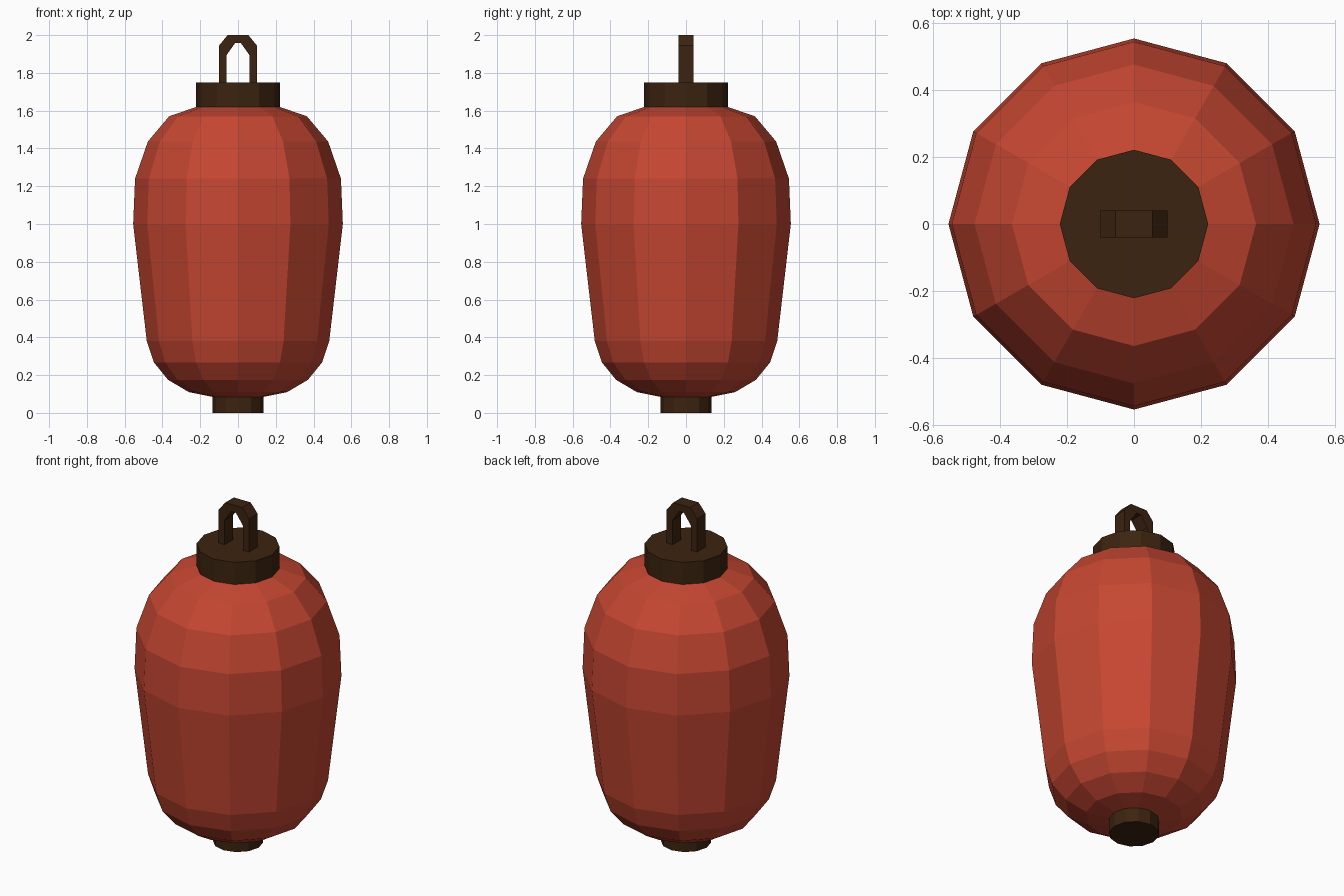
import bpy, bmesh, math

if "Cube" in bpy.data.objects:
    bpy.data.objects.remove(bpy.data.objects["Cube"])


def material(name, rgb):
    m = bpy.data.materials.new(name)
    m.diffuse_color = (*rgb, 1)
    m.use_nodes = True
    m.node_tree.nodes["Principled BSDF"].inputs["Base Color"].default_value = m.diffuse_color
    return m


RED = material("red paper", (0.56, 0.062, 0.031))
BROWN = material("dark brown wood", (0.045, 0.017, 0.005))


def finish(name, bm, mat):
    bmesh.ops.recalc_face_normals(bm, faces=bm.faces)
    me = bpy.data.meshes.new(name)
    bm.to_mesh(me)
    bm.free()
    me.materials.append(mat)
    ob = bpy.data.objects.new(name, me)
    bpy.context.collection.objects.link(ob)
    return ob


def lathe(name, profile, mat, sides=12):
    """Turn an (r, z) profile into a closed flat-faced solid."""
    bm = bmesh.new()
    rings = []
    for r, z in profile:
        rings.append([bm.verts.new((r * math.cos(math.tau * i / sides),
                                    r * math.sin(math.tau * i / sides), z))
                      for i in range(sides)])
    for a, b in zip(rings, rings[1:]):
        for i in range(sides):
            j = (i + 1) % sides
            bm.faces.new((a[i], a[j], b[j], b[i]))
    bm.faces.new(rings[0][::-1])
    bm.faces.new(rings[-1])
    return finish(name, bm, mat)


# Paper body
lathe("lantern_body", [(0.135, 0.085), (0.26, 0.11), (0.37, 0.175), (0.445, 0.267),
                       (0.483, 0.38), (0.555, 1.0), (0.545, 1.24), (0.477, 1.437),
                       (0.365, 1.57), (0.22, 1.62)], RED)

# Wooden end caps
lathe("bottom_cap", [(0.135, 0), (0.135, 0.09)], BROWN)
lathe("top_cap", [(0.222, 1.615), (0.222, 1.75)], BROWN)

# Hanging loop: mirrored half arch, swept front to back
outer = [(0.10, 1.74), (0.10, 1.945), (0.055, 2.0)]
inner = [(0.06, 1.74), (0.06, 1.895), (0.015, 1.958)]


def mirrored(pts):
    return pts + [(-x, z) for x, z in reversed(pts)]


bm = bmesh.new()
loops = [[bm.verts.new((x, y, z)) for x, z in mirrored(pts)]
         for pts, y in ((outer, -0.04), (inner, -0.04), (inner, 0.04), (outer, 0.04))]
for k in range(4):
    a, b = loops[k], loops[(k + 1) % 4]
    for i in range(len(a) - 1):
        bm.faces.new((a[i], a[i + 1], b[i + 1], b[i]))
for end in (0, -1):
    bm.faces.new([l[end] for l in loops])
finish("hanging_loop", bm, BROWN)
